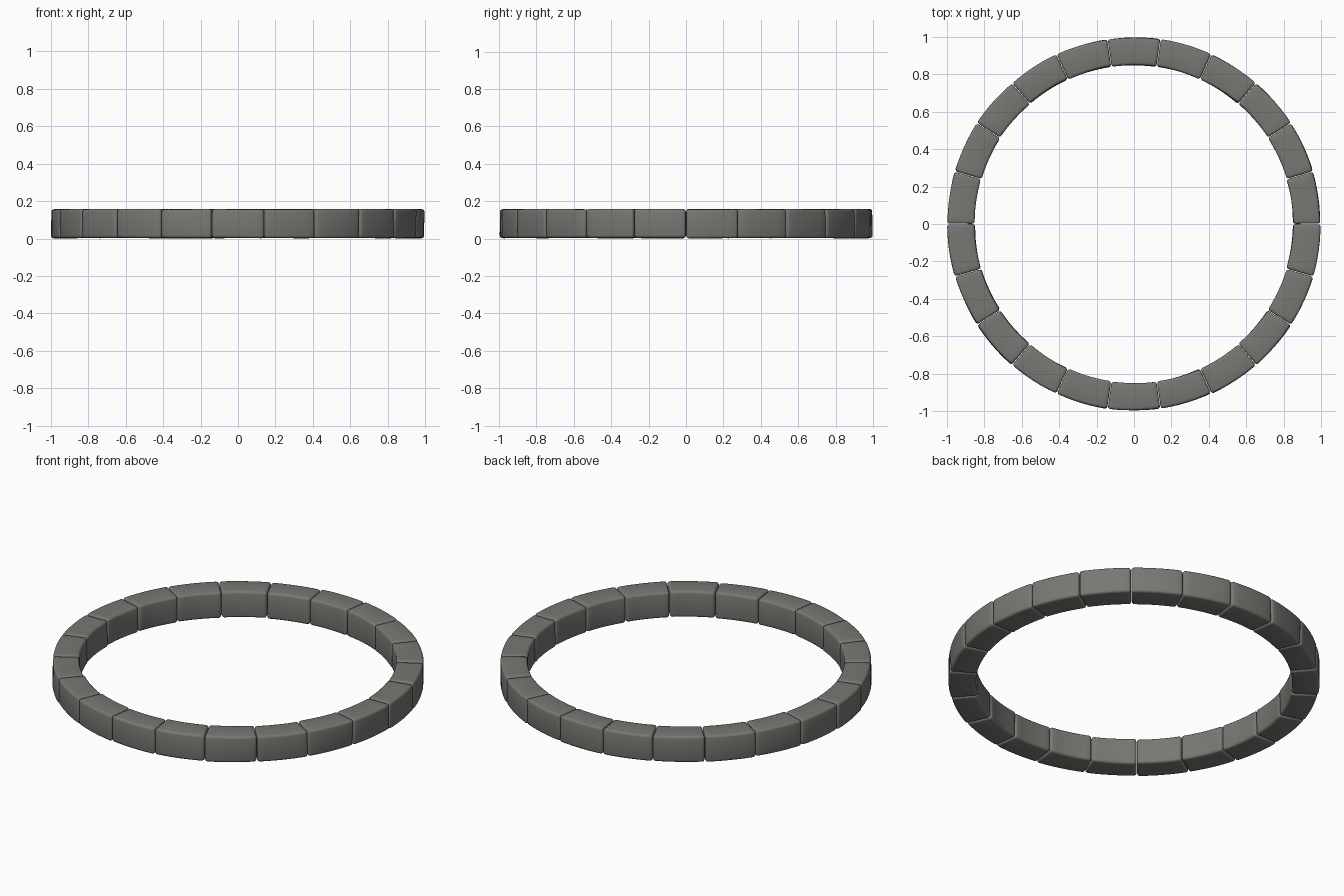
import bpy, bmesh, math, random

if "Cube" in bpy.data.objects:
    bpy.data.objects.remove(bpy.data.objects["Cube"])

random.seed(4)
COUNT = 22
R_IN, R_OUT, HEIGHT = 0.85, 0.996, 0.157
STEPS = 6           # arc segments per stone
STEP = 2 * math.pi / COUNT

stone_mat = bpy.data.materials.new("warm_grey_stone")
stone_mat.diffuse_color = (0.19, 0.185, 0.172, 1)
stone_mat.use_nodes = True
stone_mat.node_tree.nodes["Principled BSDF"].inputs["Base Color"].default_value = stone_mat.diffuse_color


def ring_stone(index):
    """One curved block between two radial joints, slightly irregular."""
    def j(s):
        return random.uniform(-s, s)

    a0 = index * STEP + 0.0015
    a1 = (index + 1) * STEP - 0.0015
    # jittered cross-section at each end: (radius, z)
    ends = []
    for _ in range(2):
        ends.append([(R_IN + j(.003), .003 + j(.002)), (R_OUT + j(.003), .003 + j(.002)),
                     (R_OUT + j(.003), HEIGHT + j(.002)), (R_IN + j(.003), HEIGHT + j(.002))])
    bm = bmesh.new()
    rings = []
    for s in range(STEPS + 1):
        t = s / STEPS
        a = a0 + (a1 - a0) * t
        ring = []
        for (r0, z0), (r1, z1) in zip(*ends):
            r, z = r0 + (r1 - r0) * t, z0 + (z1 - z0) * t
            ring.append(bm.verts.new((r * math.cos(a), r * math.sin(a), z)))
        rings.append(ring)
    for p, q in zip(rings, rings[1:]):
        for k in range(4):
            n = (k + 1) % 4
            bm.faces.new((p[k], p[n], q[n], q[k]))
    bm.faces.new(rings[0])
    bm.faces.new(rings[-1][::-1])
    bmesh.ops.recalc_face_normals(bm, faces=bm.faces)
    # soften the worn edges
    edges = [e for e in bm.edges if e.calc_face_angle(0) > math.radians(40)]
    bmesh.ops.bevel(bm, geom=edges, offset=0.014, segments=3, profile=0.5,
                    affect='EDGES', clamp_overlap=True)
    for f in bm.faces:
        f.smooth = True
    mesh = bpy.data.meshes.new("ring_stone")
    bm.to_mesh(mesh)
    bm.free()
    mesh.materials.append(stone_mat)
    obj = bpy.data.objects.new(f"ring_stone_{index + 1:02d}", mesh)
    bpy.context.collection.objects.link(obj)


for i in range(COUNT):
    ring_stone(i)
